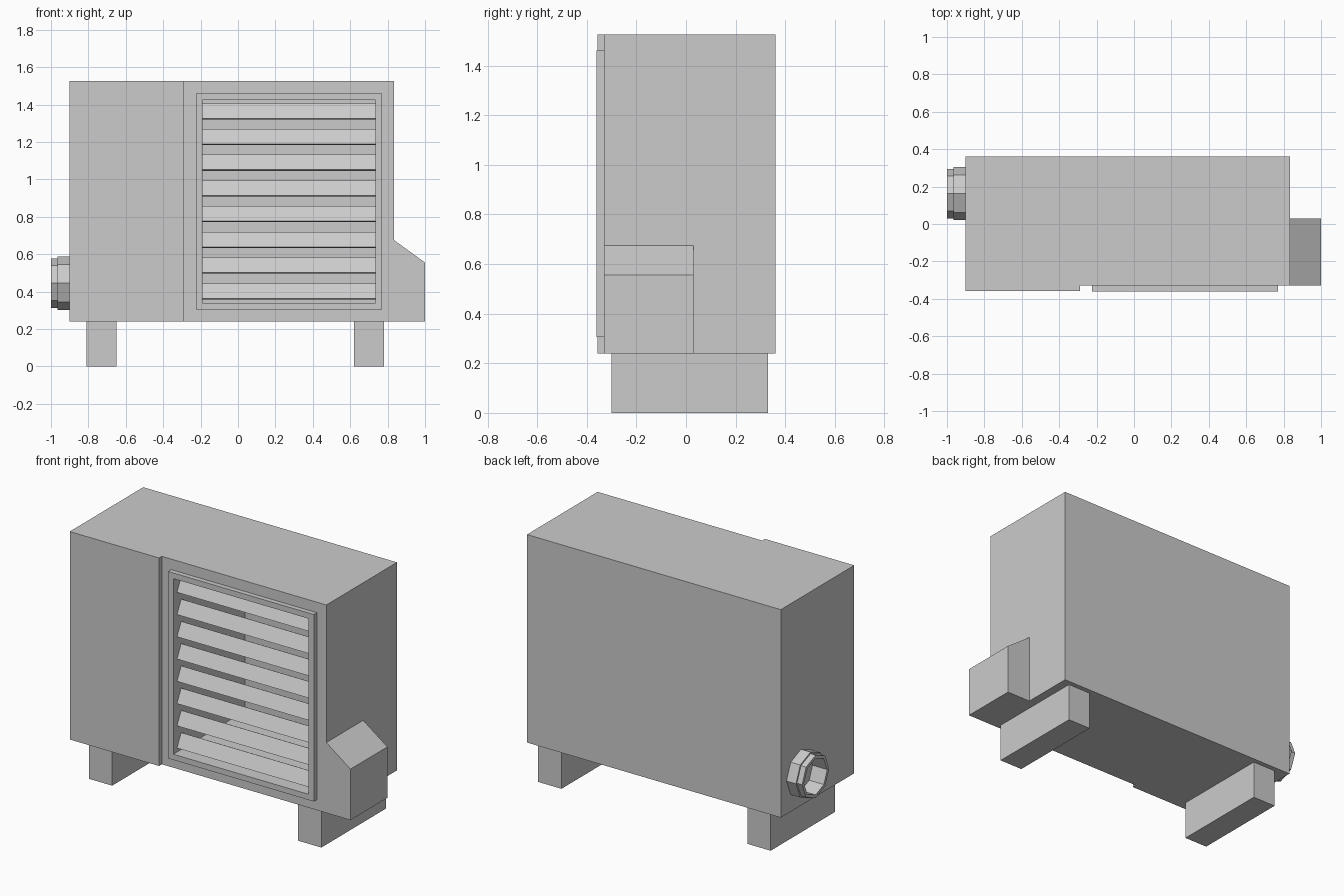
import bpy, bmesh, math
from mathutils import Matrix, Vector

if "Cube" in bpy.data.objects:
    bpy.data.objects.remove(bpy.data.objects["Cube"])


def new_object(name, bm):
    bmesh.ops.recalc_face_normals(bm, faces=bm.faces[:])
    me = bpy.data.meshes.new(name)
    bm.to_mesh(me)
    bm.free()
    ob = bpy.data.objects.new(name, me)
    bpy.context.collection.objects.link(ob)
    return ob


def box(name, x, y, z):
    bm = bmesh.new()
    size = (x[1] - x[0], y[1] - y[0], z[1] - z[0])
    mid = ((x[0] + x[1]) / 2, (y[0] + y[1]) / 2, (z[0] + z[1]) / 2)
    bmesh.ops.create_cube(bm, size=1, matrix=Matrix.Translation(mid) @ Matrix.Diagonal((*size, 1)))
    return new_object(name, bm)


def prism(name, points, direction):
    bm = bmesh.new()
    face = bm.faces.new([bm.verts.new(p) for p in points])
    ext = bmesh.ops.extrude_face_region(bm, geom=[face])
    verts = [g for g in ext["geom"] if isinstance(g, bmesh.types.BMVert)]
    bmesh.ops.translate(bm, verts=verts, vec=Vector(direction))
    return new_object(name, bm)


# Cabinet with a slightly raised left front panel
outline = [(-0.9, -0.357), (-0.29, -0.357), (-0.29, -0.33),
           (0.835, -0.33), (0.835, 0.36), (-0.9, 0.36)]
cabinet = prism("cabinet", [(x, y, 0.24) for x, y in outline], (0, 0, 1.285))

# Raised frame around the vent
frame = box("vent_frame", (-0.225, 0.77), (-0.36, -0.33), (0.305, 1.46))

# Deep opening through frame and cabinet front
cutter = box("vent_cutter", (-0.19, 0.735), (-0.5, 0.34), (0.34, 1.425))
cutter.hide_render = True
for ob in (cabinet, frame):
    mod = ob.modifiers.new("opening", "BOOLEAN")
    mod.operation = "DIFFERENCE"
    mod.solver = "EXACT"
    mod.object = cutter
    bpy.context.view_layer.objects.active = ob
    bpy.ops.object.modifier_apply(modifier=mod.name)
bpy.data.objects.remove(cutter)

# Tilted louvre slats, lower edge forward
tilt = math.radians(-27)
for i in range(8):
    bm = bmesh.new()
    place = (Matrix.Translation((0.2725, -0.298, 1.364 - i * 0.1375))
             @ Matrix.Rotation(tilt, 4, "X") @ Matrix.Diagonal((0.925, 0.013, 0.09, 1)))
    bmesh.ops.create_cube(bm, size=1, matrix=place)
    new_object(f"louvre_slat_{i + 1}", bm)

# Feet
for side, x in (("left", -0.73), ("right", 0.70)):
    box(f"{side}_foot", (x - 0.08, x + 0.08), (-0.30, 0.33), (0, 0.24))

# Side valve cover with sloped top
cover = [(0.835, 0.24), (1.0, 0.24), (1.0, 0.555), (0.835, 0.675)]
prism("valve_cover", [(x, -0.33, z) for x, z in cover], (0, 0.36, 0))

# Eight-sided stepped pipe socket on the left side
bm = bmesh.new()
profile = [(-0.9, 0.142), (-0.965, 0.142), (-0.965, 0.132),
           (-1.0, 0.132), (-1.0, 0.113), (-0.9, 0.113)]
rings = []
for k in range(8):
    a = k * math.tau / 8
    rings.append([bm.verts.new((x, 0.1625 + r * math.cos(a), 0.445 + r * math.sin(a)))
                  for x, r in profile])
for k in range(8):
    a, b = rings[k], rings[(k + 1) % 8]
    for j in range(6):
        n = (j + 1) % 6
        bm.faces.new((a[j], a[n], b[n], b[j]))
new_object("pipe_socket", bm)
